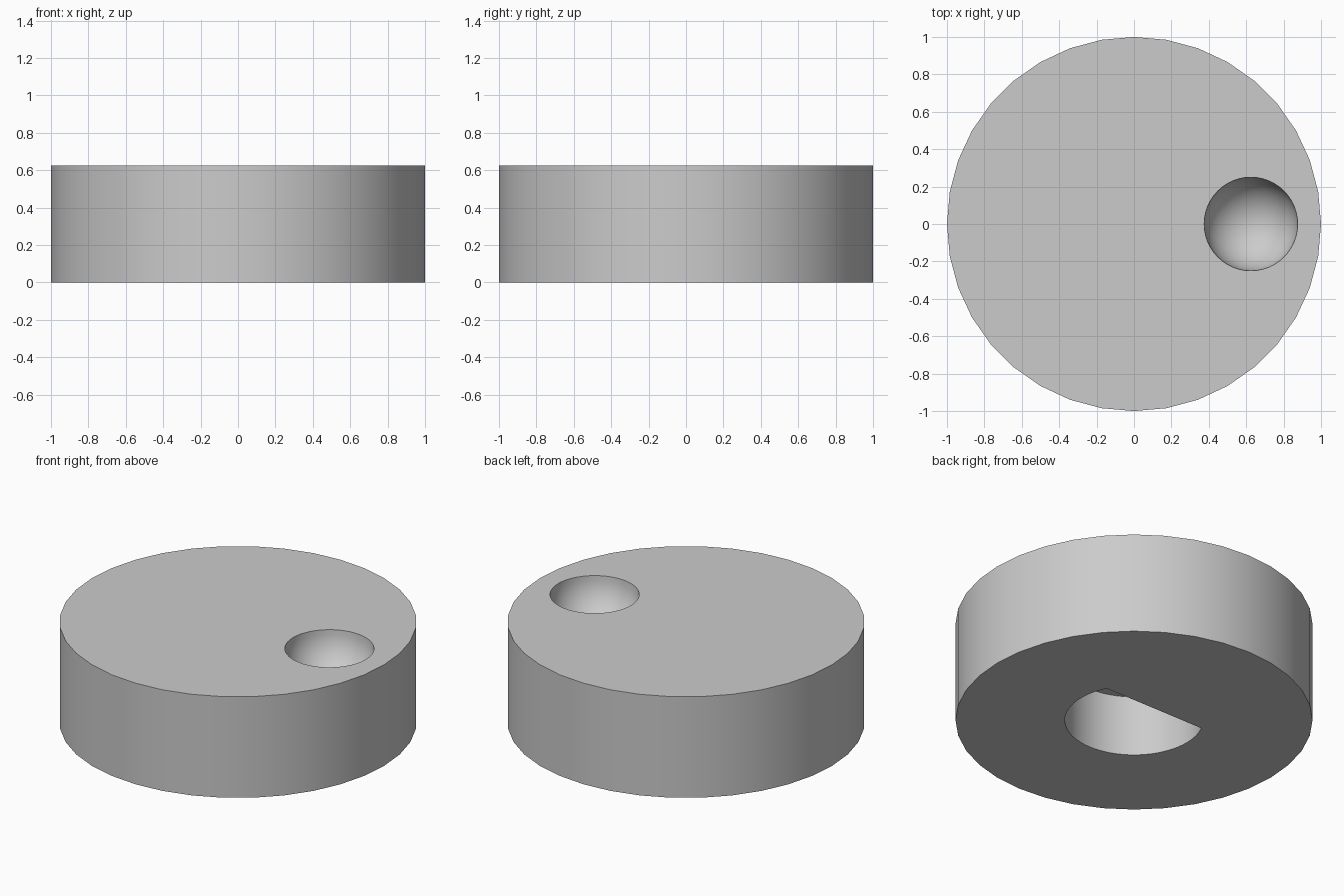
import bpy
import bmesh
import math
from mathutils import Matrix

default = bpy.data.objects.get("Cube")
if default:
    bpy.data.objects.remove(default, do_unlink=True)

HEIGHT = 0.625
SOCKET_RADIUS, SOCKET_DEPTH, SOCKET_FLAT = 0.3875, 0.375, 0.175
DIMPLE_RADIUS, DIMPLE_X = 0.25, 0.625

grey = bpy.data.materials.new("light_grey")
grey.use_nodes = True
grey.diffuse_color = (0.6, 0.6, 0.6, 1)
grey.node_tree.nodes["Principled BSDF"].inputs["Base Color"].default_value = grey.diffuse_color


def make_object(name, bm):
    bmesh.ops.recalc_face_normals(bm, faces=bm.faces)
    mesh = bpy.data.meshes.new(name)
    bm.to_mesh(mesh)
    bm.free()
    mesh.materials.append(grey)
    obj = bpy.data.objects.new(name, mesh)
    bpy.context.collection.objects.link(obj)
    return obj


def cylinder(radius, bottom, top, sides):
    bm = bmesh.new()
    bmesh.ops.create_cone(bm, cap_ends=True, segments=sides, radius1=radius, radius2=radius,
                          depth=top - bottom,
                          matrix=Matrix.Translation((0, 0, (bottom + top) / 2)))
    return bm


# Round knob body
knob = make_object("knob_body", cylinder(1, 0, HEIGHT, 36))

# D-shaped shaft socket, open at the bottom
bm = cylinder(SOCKET_RADIUS, -0.2, SOCKET_DEPTH, 72)
cut = bmesh.ops.bisect_plane(bm, geom=bm.verts[:] + bm.edges[:] + bm.faces[:],
                             plane_co=(0, SOCKET_FLAT, 0), plane_no=(0, 1, 0), clear_outer=True)
bmesh.ops.holes_fill(bm, edges=[e for e in bm.edges if e.is_boundary], sides=0)
socket = make_object("shaft_socket_cutter", bm)

# Hemispherical finger dimple in the top
bm = bmesh.new()
bmesh.ops.create_uvsphere(bm, u_segments=48, v_segments=24, radius=DIMPLE_RADIUS,
                          matrix=Matrix.Translation((DIMPLE_X, 0, HEIGHT)))
dimple = make_object("finger_dimple_cutter", bm)

# Carve both recesses and discard the cutters
bpy.ops.object.select_all(action="DESELECT")
bpy.context.view_layer.objects.active = knob
knob.select_set(True)
for cutter in (socket, dimple):
    cutter.hide_render = True
    mod = knob.modifiers.new(cutter.name, "BOOLEAN")
    mod.operation = "DIFFERENCE"
    mod.solver = "EXACT"
    mod.object = cutter
    bpy.ops.object.modifier_apply(modifier=mod.name)
    bpy.data.objects.remove(cutter, do_unlink=True)

bpy.ops.object.shade_smooth_by_angle(angle=math.radians(30))
